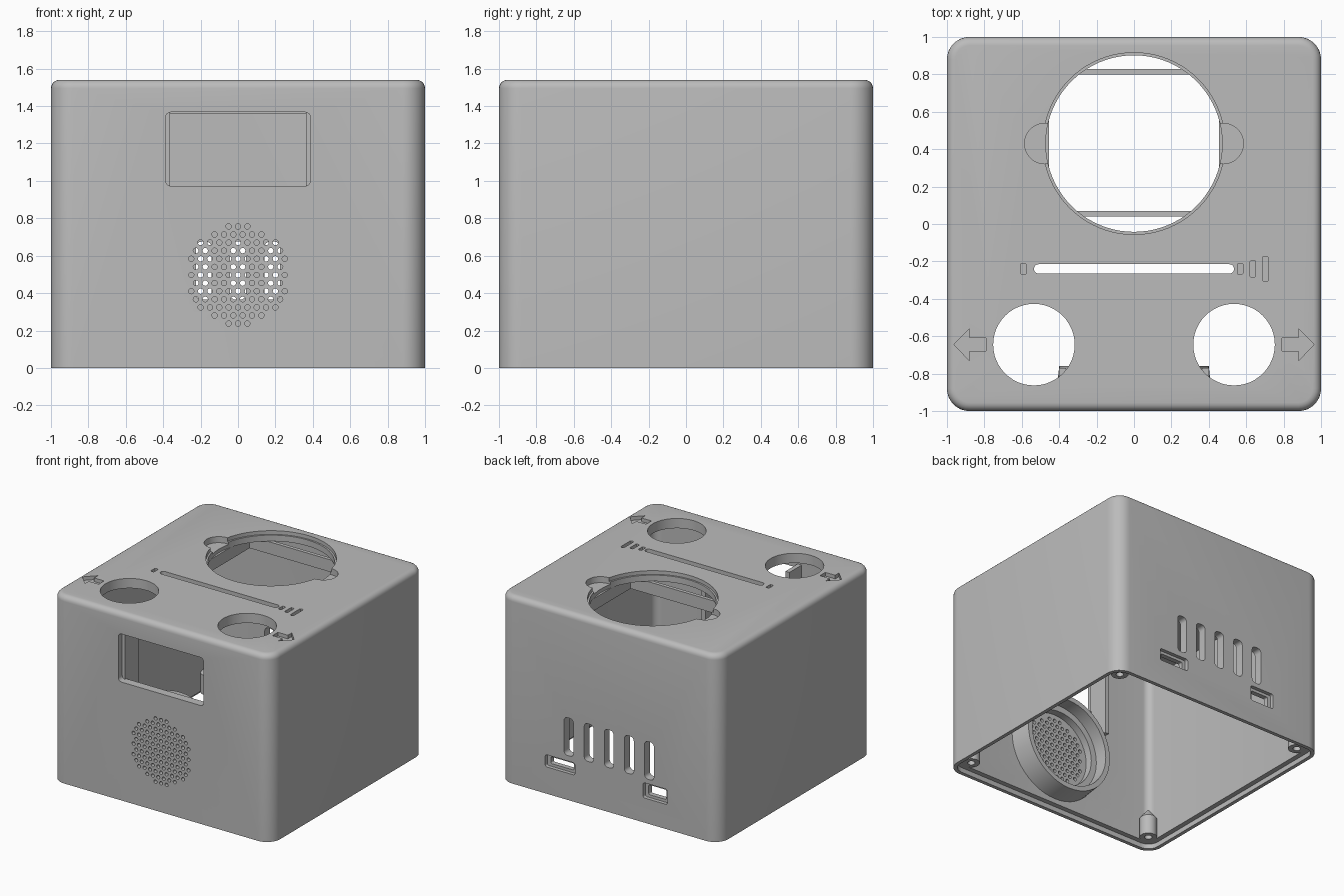
import bpy, bmesh, math
from mathutils import Vector

old = bpy.data.objects.get("Cube")
if old:
    bpy.data.objects.remove(old, do_unlink=True)

grey = bpy.data.materials.new("matte_grey")
grey.use_nodes = True
COLOUR = (0.5, 0.5, 0.5, 1)
grey.diffuse_color = COLOUR
grey.node_tree.nodes["Principled BSDF"].inputs["Base Color"].default_value = COLOUR

H, T, SKIN = 1.54, 0.07, 0.08      # height, wall and top thickness
CEIL = H - SKIN


def rounded(cx, cy, w, h, r=0.0, n=6):
    """Outline of a rounded rectangle."""
    pts = []
    for i, (sx, sy) in enumerate(((1, 1), (-1, 1), (-1, -1), (1, -1))):
        for k in range(n + 1 if r else 1):
            a = math.pi / 2 * (i + k / n)
            p = Vector((cx + sx * (w / 2 - r) + r * math.cos(a),
                        cy + sy * (h / 2 - r) + r * math.sin(a)))
            if not pts or min((p - pts[0]).length, (p - pts[-1]).length) > 1e-5:
                pts.append(p)
    return pts


def disc(cx, cy, r, n=12):
    return rounded(cx, cy, 2 * r, 2 * r, r, n)


def prism(bm, outline, a, b, axis="z"):
    """Extrude an outline from a to b along z, or along y for x/z outlines."""
    def place(p, t):
        return (p[0], p[1], t) if axis == "z" else (p[0], t, p[1])
    low = [bm.verts.new(place(p, a)) for p in outline]
    top = [bm.verts.new(place(p, b)) for p in outline]
    n = len(low)
    faces = [bm.faces.new(low), bm.faces.new(top)]
    faces += [bm.faces.new((low[i], low[(i + 1) % n], top[(i + 1) % n], top[i]))
              for i in range(n)]
    bmesh.ops.recalc_face_normals(bm, faces=faces)


def make(name, bm):
    bmesh.ops.recalc_face_normals(bm, faces=bm.faces)
    mesh = bpy.data.meshes.new(name)
    bm.to_mesh(mesh)
    bm.free()
    mesh.materials.append(grey)
    ob = bpy.data.objects.new(name, mesh)
    bpy.context.collection.objects.link(ob)
    return ob


def solid(name, shapes):
    """Each shape is (outline, start, end, axis)."""
    bm = bmesh.new()
    for s in shapes:
        prism(bm, *s)
    return make(name, bm)


def activate(ob):
    bpy.ops.object.select_all(action="DESELECT")
    ob.select_set(True)
    bpy.context.view_layer.objects.active = ob


def cut(target, shapes):
    tool = solid("cutter", shapes)
    tool.hide_render = True
    mod = target.modifiers.new("cut", "BOOLEAN")
    mod.operation, mod.solver, mod.object = "DIFFERENCE", "EXACT", tool
    activate(target)
    bpy.ops.object.modifier_apply(modifier=mod.name)
    bpy.data.objects.remove(tool, do_unlink=True)


def revolve(name, profile, origin, axis="z", n=48):
    """Turn a closed (radius, distance) profile around an axis."""
    bm = bmesh.new()
    rings = []
    for i in range(n):
        c, s = math.cos(math.tau * i / n), math.sin(math.tau * i / n)
        rings.append([bm.verts.new(Vector(origin) + Vector(
            (r * c, r * s, d) if axis == "z" else (r * c, d, r * s))) for r, d in profile])
    m = len(profile)
    for i in range(n):
        p, q = rings[i], rings[(i + 1) % n]
        for j in range(m):
            k = (j + 1) % m
            bm.faces.new((p[j], q[j], q[k], p[k]))
    return make(name, bm)


# Outer shell with a softened top edge
bm = bmesh.new()
prism(bm, rounded(0, 0, 2, 2, 0.12, 8), 0, H)
rim = [e for e in bm.edges if all(v.co.z > H - 0.01 for v in e.verts)]
bmesh.ops.bevel(bm, geom=rim, offset=0.045, segments=5, profile=0.5, affect="EDGES")
shell = make("shell", bm)

# Hollow inside and step for the missing base plate
inner = 2 - 2 * T
cut(shell, [(rounded(0, 0, inner, inner, 0.06), -0.1, CEIL)])
cut(shell, [(rounded(0, 0, 1.94, 1.94, 0.09), -0.1, 0.04)])

# Top openings: round well, two button holes and a long slot
WELL = (0, 0.43)
cut(shell, [(disc(*WELL, 0.472, 20), 1.3, 1.7),
            (disc(-0.535, -0.645, 0.218), 1.3, 1.7),
            (disc(0.535, -0.645, 0.218), 1.3, 1.7),
            (rounded(0, -0.24, 1.07, 0.05, 0.0249), 1.3, 1.7)])
cut(shell, [(disc(*WELL, 0.486, 20), H - 0.03, 1.7)])
cut(shell, [(disc(s * 0.477, WELL[1], 0.108), H - 0.05, 1.7) for s in (-1, 1)])

# Shallow level marks and arrows
marks = [(rounded(x, -0.24, 0.03, h, 0.008, 2), H - 0.03, 1.7)
         for x, h in ((-0.592, 0.06), (0.568, 0.06), (0.635, 0.09), (0.702, 0.135))]
ARROW = ((0.79, 0.035), (0.88, 0.035), (0.88, 0.085), (0.963, 0))
for s in (-1, 1):
    outline = [(s * x, -0.645 + y) for x, y in ARROW]
    outline += [(s * x, -0.645 - y) for x, y in reversed(ARROW[:-1])]
    marks.append((outline, H - 0.03, 1.7))
cut(shell, marks)

# Front window and hexagonal speaker grille
front = [(rounded(0, 1.17, 0.775, 0.395, 0.03), -1.1, -0.85, "y")]
PITCH, MID = 0.05, 0.497
for row in range(-6, 7):
    for col in range(-6, 7):
        x = PITCH * (col + 0.5 * (row % 2))
        z = PITCH * row * math.sqrt(0.75)
        if math.hypot(x, z) < 0.268:
            front.append((disc(x, MID + z, 0.0145, 3), -1.1, -0.85, "y"))
cut(shell, front)

# Back vents and two recessed ports
back = [(rounded(0.183 * i, 0.52, 0.085, 0.31, 0.03, 4), 0.85, 1.1, "y")
        for i in range(-2, 3)]
PORTS = ((0.445, 0.27, 0.27, 0.1), (-0.42, 0.265, 0.22, 0.125))
back += [(rounded(x, z, w, h, 0.015, 3), 0.97, 1.1, "y") for x, z, w, h in PORTS]
cut(shell, back)
cut(shell, [(rounded(x, z, w - 0.06, h - 0.045, 0.01, 3), 0.85, 1.1, "y")
            for x, z, w, h in PORTS])

# Stepped speaker seat behind the grille
seat = revolve("speaker_seat", ((0.31, -0.02), (0.31, 0.06), (0.36, 0.06),
                                (0.36, 0.17), (0.4, 0.17), (0.42, -0.02)),
               (0, -0.93, MID), "y")

# Hanging rails that hold the part in the well
rails = solid("well_rails",
              [(rounded(0, y, 0.97, 0.03), 1.36, CEIL) for y in (0.055, 0.815)]
              + [(rounded(s * 0.47, 0.435, 0.03, 0.729), 1.36, CEIL) for s in (-1, 1)])

# Side brackets for the front window
brackets = solid("window_brackets",
                 [(rounded(s * 0.382, -0.86, 0.036, 0.18), 0.72, 1.4) for s in (-1, 1)])

# Screw posts in the corners
posts = []
for sx in (-1, 1):
    for sy in (-1, 1):
        posts.append(revolve("screw_post", ((0.028, 0.04), (0.065, 0.04), (0.065, 0.2),
                                            (0.01, 0.27), (0.01, 0.2), (0.028, 0.2)),
                             (sx * 0.87, sy * 0.87, 0), "z", 24))

for ob in [shell, seat, rails, brackets] + posts:
    activate(ob)
    bpy.ops.object.shade_smooth_by_angle(angle=math.radians(35))
